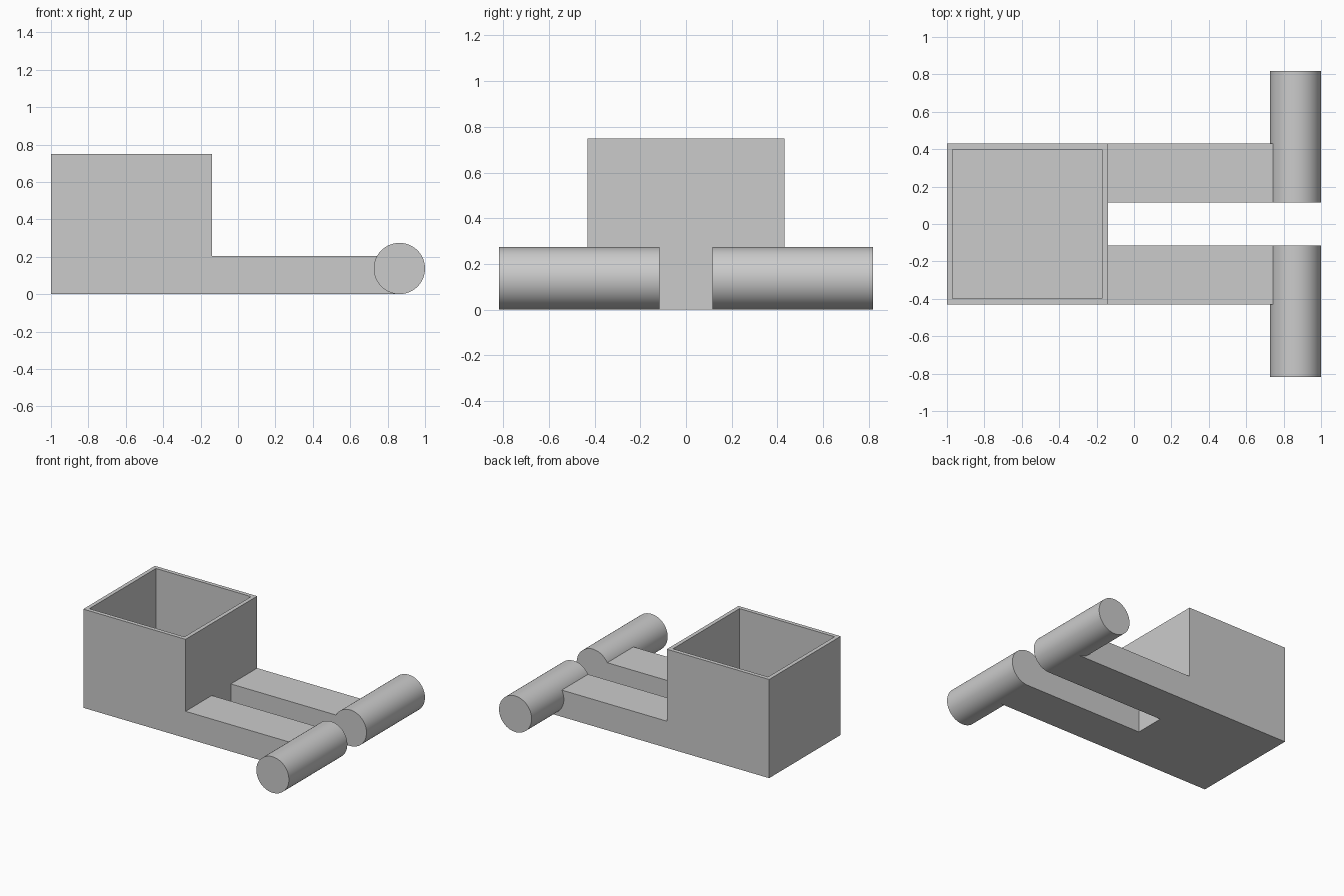
import bpy, bmesh, math

cube = bpy.data.objects.get("Cube")
if cube:
    bpy.data.objects.remove(cube, do_unlink=True)

# One plain grey for everything
grey = bpy.data.materials.new("plain_grey")
grey.use_nodes = True
colour = (0.6, 0.6, 0.6, 1)
grey.diffuse_color = colour
grey.node_tree.nodes["Principled BSDF"].inputs["Base Color"].default_value = colour

X0, X1, HALF, TOP, WALL = -1.0, -0.14, 0.43, 0.75, 0.043   # box
INNER, ARM_TOP = 0.115, 0.203                              # arms
R, CX, ROLL_END, SEG = 0.137, 0.863, 0.817, 64             # rollers


def finish(bm, name):
    bmesh.ops.recalc_face_normals(bm, faces=bm.faces)
    mesh = bpy.data.meshes.new(name)
    bm.to_mesh(mesh)
    bm.free()
    mesh.materials.append(grey)
    obj = bpy.data.objects.new(name, mesh)
    bpy.context.collection.objects.link(obj)
    return obj


def prism(name, profile, y0, y1):
    """Extrude an (x, z) profile along y."""
    bm = bmesh.new()
    face = bm.faces.new([bm.verts.new((x, y0, z)) for x, z in profile])
    ext = bmesh.ops.extrude_face_region(bm, geom=[face])["geom"]
    bmesh.ops.translate(bm, vec=(0, y1 - y0, 0),
                        verts=[v for v in ext if isinstance(v, bmesh.types.BMVert)])
    return finish(bm, name)


def on_circle(angle):
    return (CX + R * math.cos(angle), R + R * math.sin(angle))


# Open-topped box: inset the top face and sink it to the floor
bm = bmesh.new()
bmesh.ops.create_cube(bm, size=1)
bmesh.ops.scale(bm, vec=(X1 - X0, 2 * HALF, TOP), verts=bm.verts)
bmesh.ops.translate(bm, vec=((X0 + X1) / 2, 0, TOP / 2), verts=bm.verts)
bm.faces.ensure_lookup_table()
top = max(bm.faces, key=lambda f: f.calc_center_median().z)
bmesh.ops.inset_region(bm, faces=[top], thickness=WALL)
sunk = bmesh.ops.extrude_face_region(bm, geom=[top])["geom"]
bmesh.ops.translate(bm, vec=(0, 0, WALL - TOP),
                    verts=[v for v in sunk if isinstance(v, bmesh.types.BMVert)])
if top.is_valid:
    bmesh.ops.delete(bm, geom=[top], context='FACES_ONLY')
finish(bm, "open_box")

# Arm profile ends in an arc that fits the roller
meet = math.pi - math.asin((ARM_TOP - R) / R)
step = 2 * math.pi / SEG
arc = [on_circle(1.5 * math.pi - i * step)
       for i in range(int((1.5 * math.pi - meet) / step) + 1)]
arm_profile = [(X1, 0)] + arc + [on_circle(meet), (X1, ARM_TOP)]
circle = [on_circle(i * step) for i in range(SEG)]

for side, s in (("back", 1), ("front", -1)):
    prism(side + "_arm", arm_profile, s * INNER, s * HALF)
    roller = prism(side + "_roller", circle, s * INNER, s * ROLL_END)
    bpy.ops.object.select_all(action='DESELECT')
    roller.select_set(True)
    bpy.context.view_layer.objects.active = roller
    bpy.ops.object.shade_smooth_by_angle(angle=math.radians(30))
